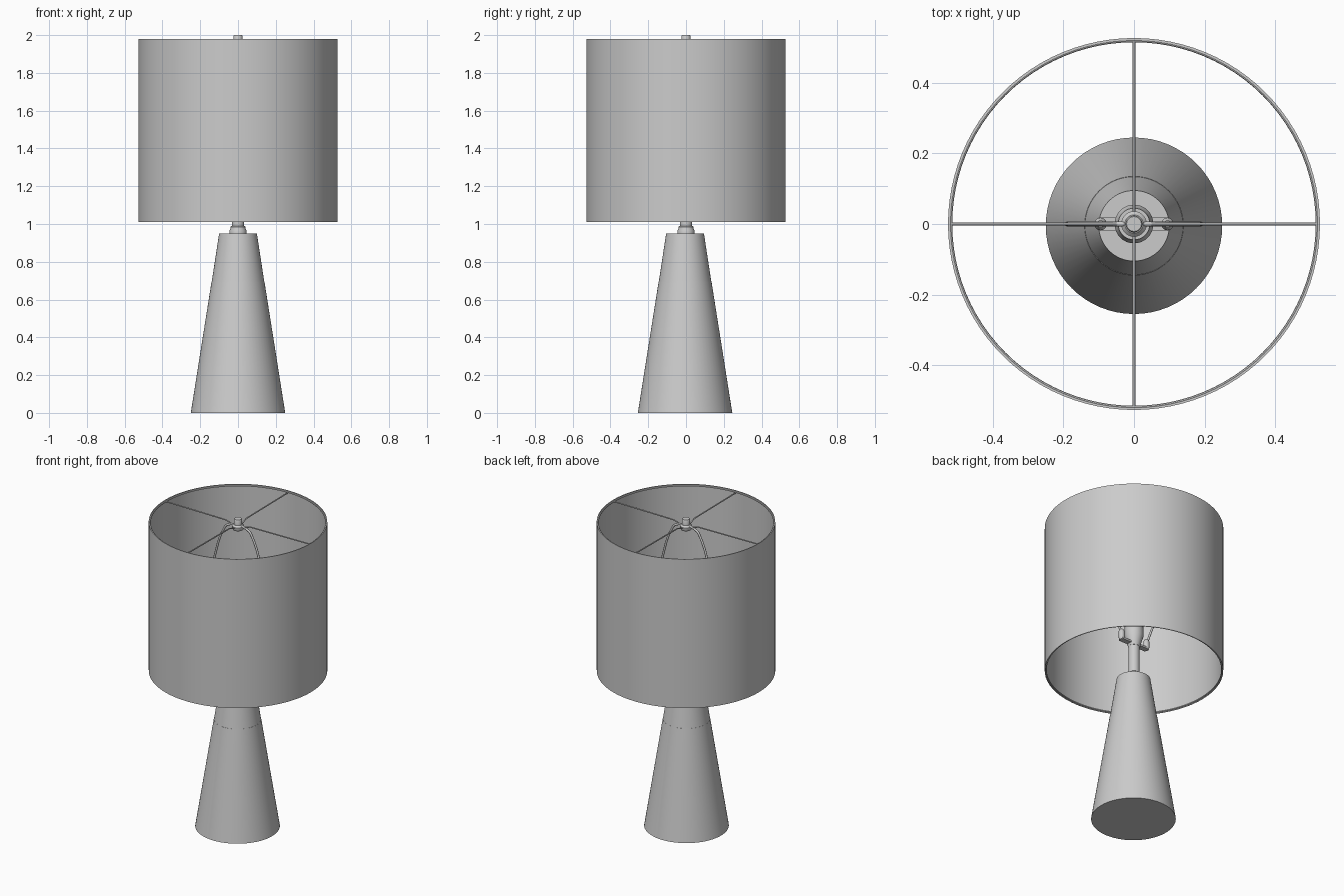
import bpy
import math
from mathutils import Vector

cube = bpy.data.objects.get("Cube")
if cube:
    bpy.data.objects.remove(cube, do_unlink=True)

grey = bpy.data.materials.new("light grey")
grey.use_nodes = True
GREY = (0.6, 0.6, 0.6, 1)
grey.diffuse_color = GREY
grey.node_tree.nodes["Principled BSDF"].inputs["Base Color"].default_value = GREY

BASE_Y = -0.005


def finish(obj, name):
    obj.name = name
    obj.data.name = name
    obj.data.materials.append(grey)
    bpy.ops.object.select_all(action="DESELECT")
    obj.select_set(True)
    bpy.context.view_layer.objects.active = obj
    if obj.type == "MESH":
        bpy.ops.object.shade_smooth_by_angle(angle=math.radians(35))
    return obj


def lathe(name, profile, y=0.0, sides=48, closed=False):
    """Spin (radius, height) points around z; open profiles get end caps."""
    verts, faces = [], []
    for r, z in profile:
        for i in range(sides):
            a = math.tau * i / sides
            verts.append((r * math.cos(a), r * math.sin(a), z))
    rows = len(profile)
    for j in range(rows if closed else rows - 1):
        k = (j + 1) % rows
        for i in range(sides):
            n = (i + 1) % sides
            faces.append((j * sides + i, j * sides + n, k * sides + n, k * sides + i))
    if not closed:
        faces.append(tuple(reversed(range(sides))))
        faces.append(tuple(range((rows - 1) * sides, rows * sides)))
    mesh = bpy.data.meshes.new(name)
    mesh.from_pydata(verts, [], faces)
    obj = bpy.data.objects.new(name, mesh)
    bpy.context.collection.objects.link(obj)
    obj.location.y = y
    return finish(obj, name)


def wire(name, points, radius, smooth=False):
    """Round wire along a path."""
    curve = bpy.data.curves.new(name, "CURVE")
    curve.dimensions = "3D"
    curve.bevel_depth = radius
    curve.bevel_resolution = 2
    curve.use_fill_caps = True
    if smooth:
        spline = curve.splines.new("BEZIER")
        spline.bezier_points.add(len(points) - 1)
        for bp, co in zip(spline.bezier_points, points):
            bp.co = co
            bp.handle_left_type = bp.handle_right_type = "AUTO"
    else:
        spline = curve.splines.new("POLY")
        spline.points.add(len(points) - 1)
        for p, co in zip(spline.points, points):
            p.co = (*co, 1)
    obj = bpy.data.objects.new(name, curve)
    bpy.context.collection.objects.link(obj)
    return finish(obj, name)


# Tapered base in two sections meeting at a seam
lathe("base_lower", [(0.25, 0), (0.14, 0.695)], BASE_Y, 64)
lathe("base_upper", [(0.139, 0.695), (0.1, 0.95)], BASE_Y, 64)

# Collar, neck and socket
lathe("neck_collar", [(0.045, 0.95), (0.045, 0.965), (0.04, 0.975),
                      (0.04, 0.985), (0.034, 0.99)], 0, 32)
lathe("neck", [(0.033, 0.95), (0.033, 1.18)], 0, 32)
lathe("socket", [(0.034, 1.17), (0.04, 1.19), (0.055, 1.24), (0.055, 1.31),
                 (0.05, 1.32), (0.045, 1.38), (0.04, 1.38)], 0, 32)

# Flat saddle that holds the harp, with a knob at each end
bpy.ops.mesh.primitive_cube_add(size=1, location=(0, 0, 1.19))
saddle = bpy.context.object
saddle.scale = (0.2, 0.036, 0.012)
finish(saddle, "harp_saddle")
for side, label in ((1, "left"), (-1, "right")):
    knob = lathe(label + "_harp_knob", [(0.012, 1.185), (0.018, 1.2), (0.018, 1.24),
                                        (0.01, 1.255)], 0, 16)
    knob.location.x = side * 0.095

# Harp loop rising to the finial
half = [(0.095, 1.22), (0.13, 1.32), (0.18, 1.46), (0.188, 1.58),
        (0.158, 1.75), (0.105, 1.9), (0.075, 1.94)]
path = [Vector((-x, 0, z)) for x, z in half]
path += [Vector((x, 0, z)) for x, z in reversed(half)]
wire("harp", path, 0.007, smooth=True)

# Finial and spider hub
lathe("spider_hub", [(0.03, 1.93), (0.036, 1.94), (0.036, 1.955), (0.026, 1.965)], 0, 24)
lathe("finial", [(0.024, 1.96), (0.024, 1.995), (0.021, 2.0)], 0, 24)

# Spider arms out to the shade rim
R = 0.522
for i, label in enumerate(("left", "back", "right", "front")):
    d = Vector((math.cos(i * math.pi / 2), math.sin(i * math.pi / 2), 0))
    wire(label + "_spider_arm",
         [d * 0.03 + Vector((0, 0, 1.95)), d * 0.09 + Vector((0, 0, 1.968)),
          d * R + Vector((0, 0, 1.972))], 0.004)

# Thin drum shade with a wire ring inside each rim
lathe("shade", [(0.527, 1.01), (0.527, 1.98), (0.522, 1.98), (0.522, 1.01)],
      0, 96, closed=True)
for z, label in ((1.972, "top"), (1.018, "bottom")):
    bpy.ops.mesh.primitive_torus_add(major_radius=0.52, minor_radius=0.005,
                                     major_segments=96, minor_segments=8,
                                     location=(0, 0, z))
    finish(bpy.context.object, label + "_shade_ring")
